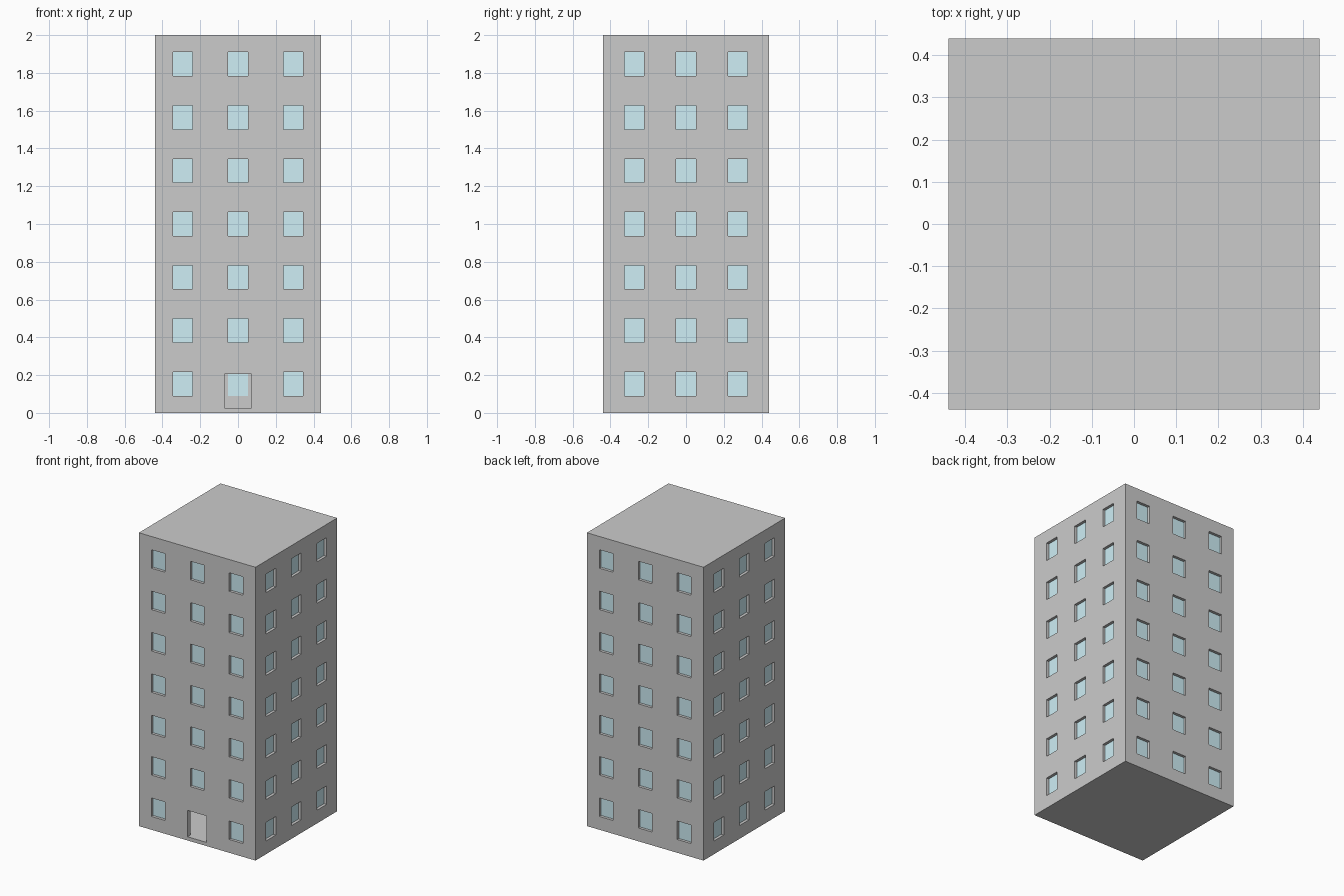
import bpy, bmesh, math
from mathutils import Matrix, Vector

if "Cube" in bpy.data.objects:
    bpy.data.objects.remove(bpy.data.objects["Cube"])

W = 0.88            # outer width
T = 0.03            # wall thickness
SLAB = 0.025        # floor slab thickness
FLOORS = 7
PITCH = (2 - SLAB) / FLOORS
H = PITCH - SLAB    # clear wall height
WIN_W, WIN_H = 0.104, 0.126

glass_mat = bpy.data.materials.new("glass")
glass_mat.diffuse_color = (0.62, 0.86, 0.92, 1)
glass_mat.use_nodes = True
glass_mat.node_tree.nodes["Principled BSDF"].inputs["Base Color"].default_value = glass_mat.diffuse_color


def finish(bm, name, mat=None):
    bmesh.ops.recalc_face_normals(bm, faces=bm.faces)
    me = bpy.data.meshes.new(name)
    bm.to_mesh(me)
    bm.free()
    ob = bpy.data.objects.new(name, me)
    bpy.context.collection.objects.link(ob)
    if mat:
        me.materials.append(mat)
    return ob


def add_box(bm, lo, hi):
    lo, hi = Vector(lo), Vector(hi)
    m = Matrix.Translation((lo + hi) / 2) @ Matrix.Diagonal((*(hi - lo), 1))
    return bmesh.ops.create_cube(bm, size=1, matrix=m)


def wall(name, length, holes, place):
    """Flat panel with rectangular openings (x0, x1, z0, z1), thickened inwards."""
    xs = sorted({-length / 2, length / 2, *[v for h in holes for v in h[:2]]})
    zs = sorted({0, H, *[v for h in holes for v in h[2:]]})
    bm = bmesh.new()
    for x0, x1 in zip(xs, xs[1:]):
        for z0, z1 in zip(zs, zs[1:]):
            cx, cz = (x0 + x1) / 2, (z0 + z1) / 2
            if any(a < cx < b and c < cz < d for a, b, c, d in holes):
                continue
            bm.faces.new([bm.verts.new((x, -W / 2, z)) for x, z in
                          ((x0, z0), (x1, z0), (x1, z1), (x0, z1))])
    bmesh.ops.remove_doubles(bm, verts=bm.verts, dist=1e-5)
    ext = bmesh.ops.extrude_face_region(bm, geom=bm.faces[:], use_keep_orig=True)
    bmesh.ops.translate(bm, vec=(0, T, 0),
                        verts=[v for v in ext["geom"] if isinstance(v, bmesh.types.BMVert)])
    bm.transform(place)
    finish(bm, name)


# Floor slabs and roof
for i in range(FLOORS + 1):
    bm = bmesh.new()
    add_box(bm, (-W / 2, -W / 2, i * PITCH), (W / 2, W / 2, i * PITCH + SLAB))
    finish(bm, "roof_slab" if i == FLOORS else f"floor_slab_{i}")

# Walls with openings, and glass panes, for every storey and side
for i in range(FLOORS):
    for k, side in enumerate(("front", "right", "back", "left")):
        place = (Matrix.Rotation(k * math.pi / 2, 4, "Z")
                 @ Matrix.Translation((0, 0, i * PITCH + SLAB)))
        length = W if k % 2 == 0 else W - 2 * T
        z0 = (H - WIN_H) / 2
        windows = [(c * length / 3 - WIN_W / 2, c * length / 3 + WIN_W / 2, z0, z0 + WIN_H)
                   for c in (-1, 0, 1)]
        holes = windows
        if i == 0 and side == "front":      # open doorway replaces the middle window
            windows = [windows[0], windows[2]]
            holes = windows + [(-0.072, 0.072, 0, 0.18)]
        wall(f"{side}_wall_{i}", length, holes, place)
        bm = bmesh.new()
        for a, b, c, d in windows:
            add_box(bm, (a, -W / 2 + 0.019, c), (b, -W / 2 + 0.025, d))
        bm.transform(place)
        finish(bm, f"{side}_window_panes_{i}", glass_mat)
